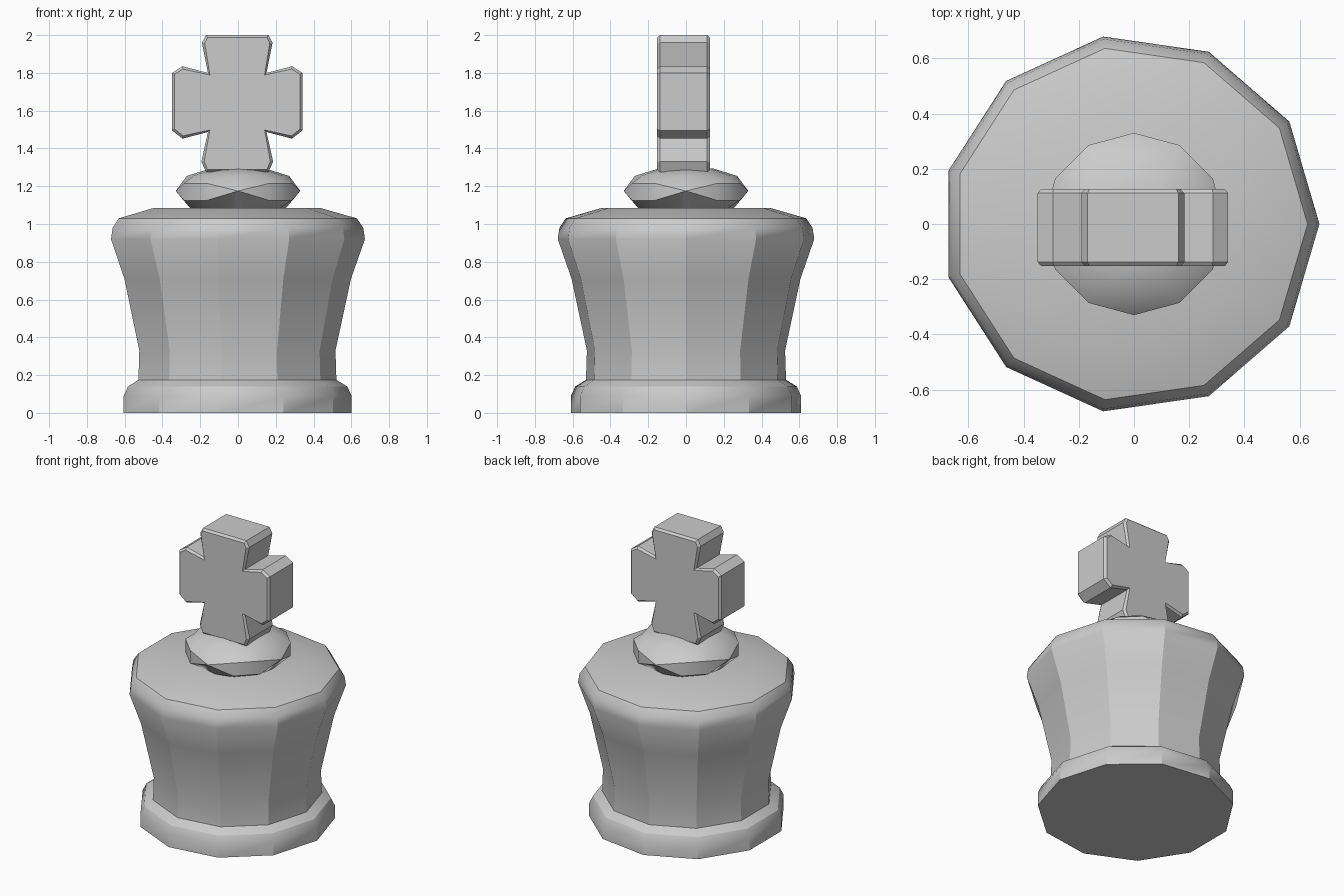
import bpy, bmesh, math

if "Cube" in bpy.data.objects:
    bpy.data.objects.remove(bpy.data.objects["Cube"])


def finish(bm, name, angle=None):
    bmesh.ops.remove_doubles(bm, verts=bm.verts, dist=1e-4)
    bmesh.ops.recalc_face_normals(bm, faces=bm.faces)
    me = bpy.data.meshes.new(name)
    bm.to_mesh(me)
    bm.free()
    ob = bpy.data.objects.new(name, me)
    bpy.context.collection.objects.link(ob)
    if angle:
        bpy.ops.object.select_all(action='DESELECT')
        ob.select_set(True)
        bpy.context.view_layer.objects.active = ob
        bpy.ops.object.shade_smooth_by_angle(angle=math.radians(angle))
    return ob


def loft(name, rings, angle):
    """Skin a stack of equal-length point rings and cap both ends."""
    bm = bmesh.new()
    rows = [[bm.verts.new(p) for p in ring] for ring in rings]
    n = len(rows[0])
    for a, b in zip(rows, rows[1:]):
        for i in range(n):
            j = (i + 1) % n
            bm.faces.new((a[i], a[j], b[j], b[i]))
    bm.faces.new(rows[0][::-1])
    bm.faces.new(rows[-1])
    return finish(bm, name, angle)


def ring(r, z, n, cx=0.0, axis_z=None):
    # axis_z: separate height for the points lying on the x and y axes
    pts = []
    for i in range(n):
        a = 2 * math.pi * i / n
        h = axis_z if axis_z is not None and i % 3 == 0 else z
        pts.append((cx + r * math.cos(a), r * math.sin(a), h))
    return pts


# Eleven-sided body with foot, waist and flared top
profile = [(0.616, 0), (0.616, 0.09), (0.592, 0.14), (0.535, 0.175), (0.53, 0.33),
           (0.612, 0.71), (0.686, 0.92), (0.677, 0.98), (0.643, 1.03), (0.45, 1.085)]
loft("body", [ring(r, z, 11, -0.014) for r, z in profile], 30)

# Faceted knob under the cross
loft("knob", [ring(0.25, 1.08, 12),
              ring(0.33, 1.125, 12, axis_z=1.175),
              ring(0.33, 1.215, 12, axis_z=1.175),
              ring(0.27, 1.255, 12),
              ring(0.14, 1.295, 12)], 35)

# Flared cross: half outline mirrored, extruded, with chamfered front and back rims
half = [(0.165, 2.0), (0.187, 1.96), (0.155, 1.80), (0.29, 1.835), (0.345, 1.80),
        (0.345, 1.495), (0.29, 1.452), (0.155, 1.487), (0.19, 1.33), (0.165, 1.275)]
outline = half + [(-x, z) for x, z in reversed(half)]
bm = bmesh.new()
face = bm.faces.new([bm.verts.new((x - 0.004, -0.138, z)) for x, z in outline])
ext = bmesh.ops.extrude_face_region(bm, geom=[face], use_keep_orig=True)
bmesh.ops.translate(bm, vec=(0, 0.25, 0),
                    verts=[v for v in ext["geom"] if isinstance(v, bmesh.types.BMVert)])
bmesh.ops.recalc_face_normals(bm, faces=bm.faces)
caps = [f for f in bm.faces if len(f.verts) > 4]
bmesh.ops.inset_individual(bm, faces=caps, thickness=0.015, depth=0.015)
finish(bm, "cross")
